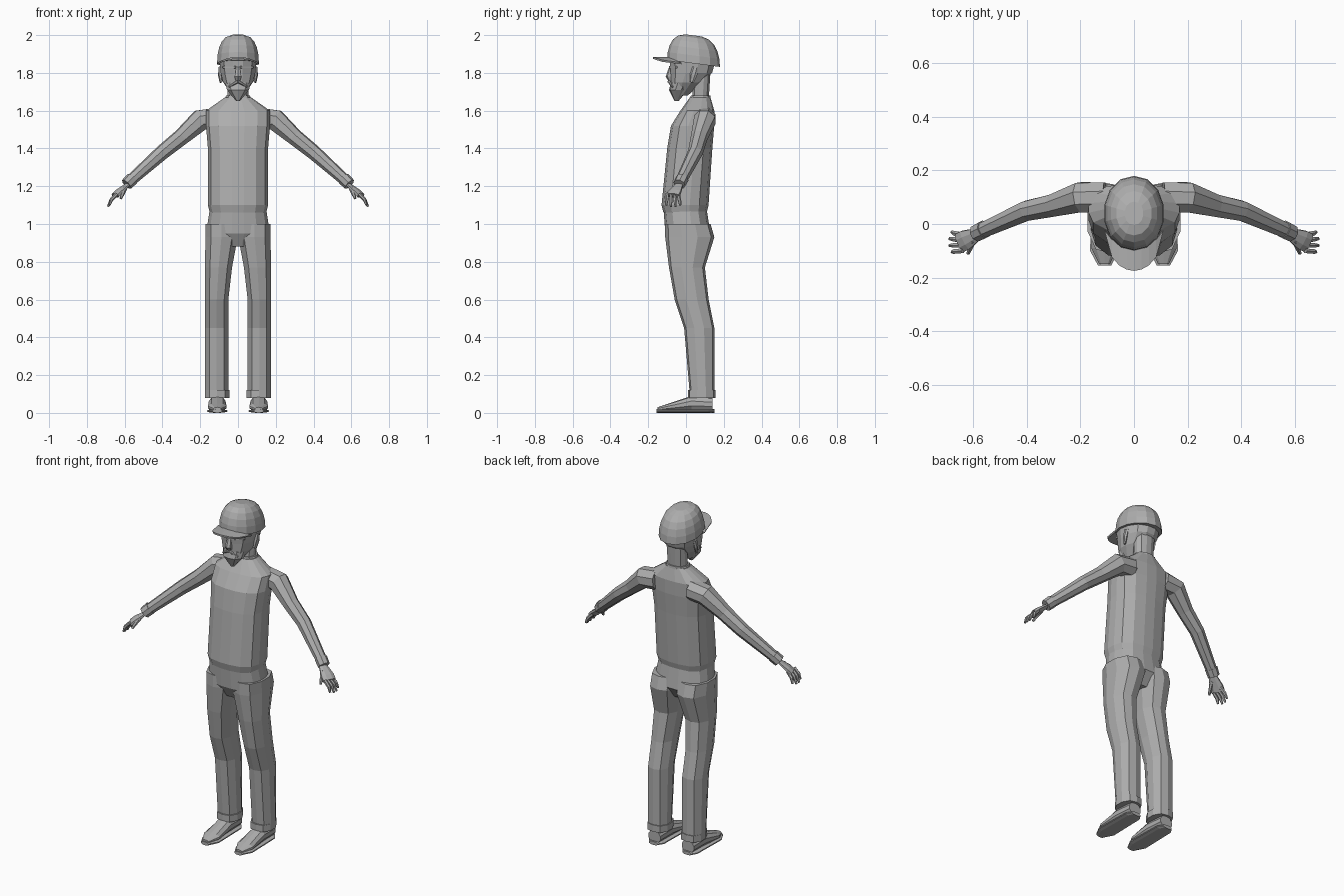
import bpy
import bmesh
from math import sin, cos, pi, sqrt
from mathutils import Vector

default_cube = bpy.data.objects.get("Cube")
if default_cube:
    bpy.data.objects.remove(default_cube, do_unlink=True)

# One plain grey for the whole figure
clay = bpy.data.materials.new("plain_grey")
clay.use_nodes = True
shader = next(n for n in clay.node_tree.nodes if n.type == "BSDF_PRINCIPLED")
tone = .42
clay.diffuse_color = (tone, tone, tone, 1)
shader.inputs["Base Color"].default_value = clay.diffuse_color


def finish(name, mesh_data, mirrored):
    """Turn a bmesh into a flat-shaded object, optionally mirrored in x."""
    bmesh.ops.recalc_face_normals(mesh_data, faces=mesh_data.faces)
    mesh = bpy.data.meshes.new(name)
    mesh_data.to_mesh(mesh)
    mesh_data.free()
    mesh.materials.append(clay)
    part = bpy.data.objects.new(name, mesh)
    bpy.context.scene.collection.objects.link(part)
    if mirrored:
        mirror = part.modifiers.new("Mirror", "MIRROR")
        mirror.use_mirror_merge = False
    return part


def outline(centre, side, up, count, square):
    """Rounded-square section; side and up are its half-axis vectors."""
    points = []
    for i in range(count):
        angle = 2 * pi * (i + .5) / count
        c, s = cos(angle), sin(angle)
        scale = (abs(c) ** square + abs(s) ** square) ** (-1 / square)
        points.append(centre + (side * c + up * s) * scale)
    return points


def skin(name, sections, mirrored=False):
    """Bridge successive sections and cap both ends."""
    bm = bmesh.new()
    loops = [[bm.verts.new(point) for point in section] for section in sections]
    for low, high in zip(loops, loops[1:]):
        for i in range(len(low)):
            j = (i + 1) % len(low)
            bm.faces.new((low[i], low[j], high[j], high[i]))
    bm.faces.new(loops[0])
    bm.faces.new(loops[-1])
    return finish(name, bm, mirrored)


def stack(name, rows, count=12, square=2.4, tilt=0, mirrored=False):
    """Horizontal sections given as height, x limits, front and back."""
    sections = []
    for z, inner, outer, front, back in rows:
        centre = Vector((inner + outer, front + back, 2 * z)) / 2
        side = Vector((outer - inner, 0, 0)) / 2
        up = Vector((0, 1, -tilt)) * (back - front) / 2
        sections.append(outline(centre, side, up, count, square))
    return skin(name, sections, mirrored)


def centred(*rows):
    """Expand height, half width, front and back into stack rows."""
    return [(z, -half, half, front, back) for z, half, front, back in rows]


def tube(name, path, count=8, flat=1):
    """Mirrored limb along a path of points, each ending in its radius."""
    points = [Vector(stop[:3]) for stop in path]
    sections = []
    for i, point in enumerate(points):
        before = points[max(i - 1, 0)]
        after = points[min(i + 1, len(points) - 1)]
        along = after - before
        side = along.cross(Vector((0, 0, 1))).normalized()
        up = side.cross(along).normalized()
        radius = path[i][3]
        sections.append(outline(point, side * radius, up * radius * flat, count, 2))
    return skin(name, sections, mirrored=True)


# Shirt: flared hem, full chest and sloping shoulders
stack("shirt", centred(
    (1.06, .15, -.12, .11), (1.1, .16, -.13, .12), (1.4, .16, -.1, .14),
    (1.52, .17, -.08, .15), (1.6, .17, -.03, .15), (1.67, .07, .02, .13)),
    count=16, square=2.7)

# Trousers: seat, legs with a straight outer seam, and turned cuffs
SEAM = .175
stack("trouser_seat", centred(
    (.88, .09, -.07, .08), (.95, .17, -.11, .13), (1.08, .15, -.12, .11)),
    count=16, square=2.6)
stack("trouser_leg", [(z, inner, SEAM, front, back) for z, inner, front, back in (
    (1, 0, -.11, .13), (.93, 0, -.11, .15), (.77, .03, -.09, .1),
    (.6, .05, -.06, .12), (.45, .05, -.01, .15), (.1, .05, .02, .15))],
    count=10, square=2.6, mirrored=True)
stack("trouser_cuff", [(z, .045, SEAM, .01, .155) for z in (.08, .12)],
      count=10, square=2.6, mirrored=True)


# Shoes: upright sections from heel to toe
def shoe_part(name, bottom, rows):
    sections = []
    for y, half, top in rows:
        centre = Vector((.11, y, (bottom + top) / 2))
        up = Vector((0, 0, (top - bottom) / 2))
        sections.append(outline(centre, Vector((half, 0, 0)), up, 10, 2.7))
    skin(name, sections, mirrored=True)


shoe_part("shoe_upper", .01, (
    (.14, .04, .08), (.03, .045, .09), (-.09, .05, .05), (-.15, .02, .03)))
shoe_part("shoe_sole", 0, [(y, half, .02) for y, half in (
    (.15, .03), (.12, .05), (-.1, .055), (-.155, .025))])

# Sleeves and cuffs
tube("sleeve", [
    (.11, .1, 1.56, .06), (.2, .1, 1.55, .06), (.3, .07, 1.46, .045),
    (.4, .05, 1.38, .04), (.58, -.03, 1.22, .03)])
tube("sleeve_cuff", [(.56, -.02, 1.24, .035), (.59, -.035, 1.21, .033)])

# Hands: flat palm, four fanned fingers and a thumb
tube("palm", [
    (.57, -.03, 1.22, .02), (.63, -.06, 1.17, .04), (.65, -.07, 1.15, .04)],
    flat=.4)
for i, finger in enumerate(("little", "ring", "middle", "index")):
    root = -.04 - .02 * i
    tip = root + .01 - .005 * i
    reach = .01 * sin(pi * i / 3)
    tube(finger + "_finger", [
        (.64, root, 1.16, .01), (.67, (root + tip) / 2, 1.13, .01),
        (.68 + reach, tip, 1.1 - reach, .006)], count=6)
tube("thumb", [(.6, -.06, 1.19, .014), (.62, -.11, 1.135, .007)], count=6)

# Neck with the shirt collar, and head
stack("collar", centred((1.64, .075, .015, .135), (1.68, .065, .025, .13)))
stack("neck", centred((1.64, .055, .03, .12), (1.8, .06, .04, .13)))
stack("head", centred(
    (1.68, .03, -.07, .01), (1.75, .08, -.08, .09),
    (1.8, .093, -.083, .14), (1.87, .1, -.09, .16)))

# Face: beard, moustache, nose, brows and ears
stack("beard", centred(
    (1.65, .01, -.06, -.04), (1.71, .06, -.09, .01), (1.75, .07, -.08, .03)),
    count=10)
stack("nose", centred(
    (1.76, .015, -.095, -.07), (1.78, .02, -.108, -.07), (1.83, .01, -.09, -.07)),
    count=6)
tube("moustache", [(0, -.09, 1.755, .009), (.05, -.07, 1.725, .005)], count=6)
tube("brow", [(.01, -.085, 1.83, .008), (.08, -.05, 1.83, .006)], count=6)
tube("ear", [
    (.09, .03, 1.75, .006), (.095, .04, 1.79, .01), (.095, .05, 1.83, .008)],
    count=6, flat=2)

# Cap crown: a full dome tipped down at the back
dome = []
for i in range(6):
    angle = pi / 2 * i / 5.5
    spread = cos(angle) ** .6
    dome.append((1.85 + .15 * sin(angle), .113 * spread,
                 .04 - .14 * spread, .04 + .14 * spread))
stack("cap_crown", centred(*dome), count=14, square=2.1, tilt=.13)

# Cap peak: curved sheet, drooping at the sides
bm = bmesh.new()
ribs = []
STEPS = 8
for i in range(STEPS + 1):
    across = 2 * i / STEPS - 1
    bulge = sqrt(1 - across ** 2)
    drop = .03 * across ** 2
    ribs.append([bm.verts.new((.108 * across, -.025 - reach * bulge, 1.88 - drop))
                 for reach in (.05, .1, .15)])
for left, right in zip(ribs, ribs[1:]):
    for k in range(2):
        bm.faces.new((left[k], right[k], right[k + 1], left[k + 1]))
bmesh.ops.remove_doubles(bm, verts=bm.verts, dist=.001)
peak = finish("cap_peak", bm, mirrored=False)
sheet = peak.modifiers.new("Solidify", "SOLIDIFY")
sheet.thickness = .01
sheet.offset = 0
